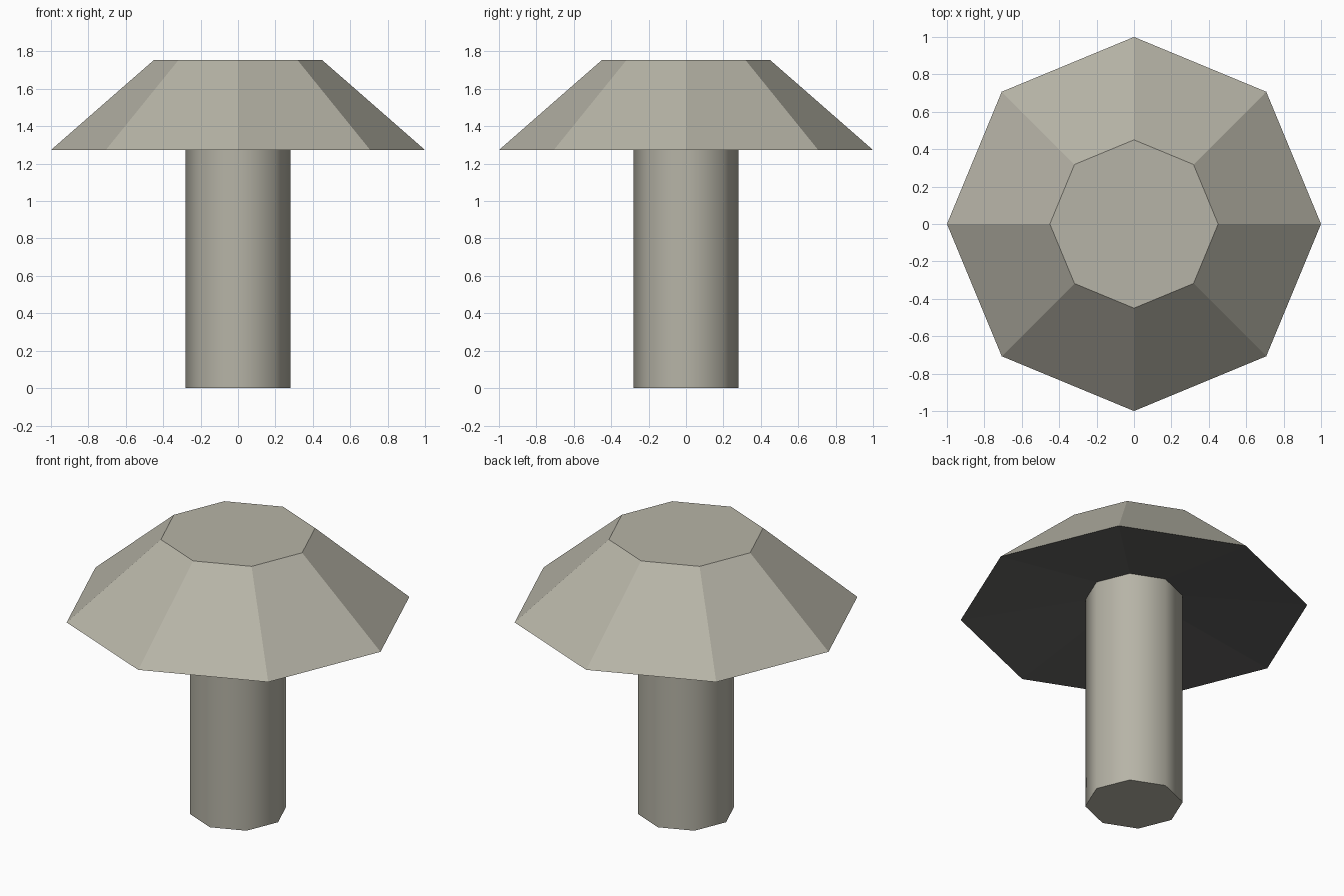
import bpy, bmesh, math

if "Cube" in bpy.data.objects:
    bpy.data.objects.remove(bpy.data.objects["Cube"])

SIDES = 8


def material(name, rgb):
    m = bpy.data.materials.new(name)
    m.diffuse_color = (*rgb, 1.0)
    m.use_nodes = True
    m.node_tree.nodes["Principled BSDF"].inputs["Base Color"].default_value = m.diffuse_color
    return m


stone = material("pale stone", (0.47, 0.455, 0.385))
dark = material("dark underside", (0.126, 0.124, 0.12))


def lathe(name, profile, close_first, close_last, mats):
    """Octagonal rings joined bottom to top; profile is (radius, height)."""
    bm = bmesh.new()
    rings = []
    for r, z in profile:
        rings.append([bm.verts.new((r * math.cos(2 * math.pi * i / SIDES),
                                    r * math.sin(2 * math.pi * i / SIDES), z))
                      for i in range(SIDES)])
    for a, b in zip(rings, rings[1:]):
        for i in range(SIDES):
            j = (i + 1) % SIDES
            bm.faces.new((a[i], a[j], b[j], b[i]))
    if close_first:
        bm.faces.new(rings[0][::-1])
    if close_last:
        bm.faces.new(rings[-1])
    bm.normal_update()
    mesh = bpy.data.meshes.new(name)
    bm.to_mesh(mesh)
    bm.free()
    for m in mats:
        mesh.materials.append(m)
    obj = bpy.data.objects.new(name, mesh)
    bpy.context.collection.objects.link(obj)
    return obj


# Stem: octagonal post with smooth sides and flat ends
stem = lathe("stem", [(0.281, 0), (0.281, 1.37)], True, True, [stone])
for p in stem.data.polygons:
    p.use_smooth = abs(p.normal.z) < 0.5

# Cap: shallow hollow underside, sloping facets and flat top
cap = lathe("cap", [(0.281, 1.37), (1.0, 1.273), (0.45, 1.754)],
            False, True, [stone, dark])
for p in cap.data.polygons:
    p.use_smooth = False
    p.material_index = 1 if p.normal.z < -0.1 else 0
